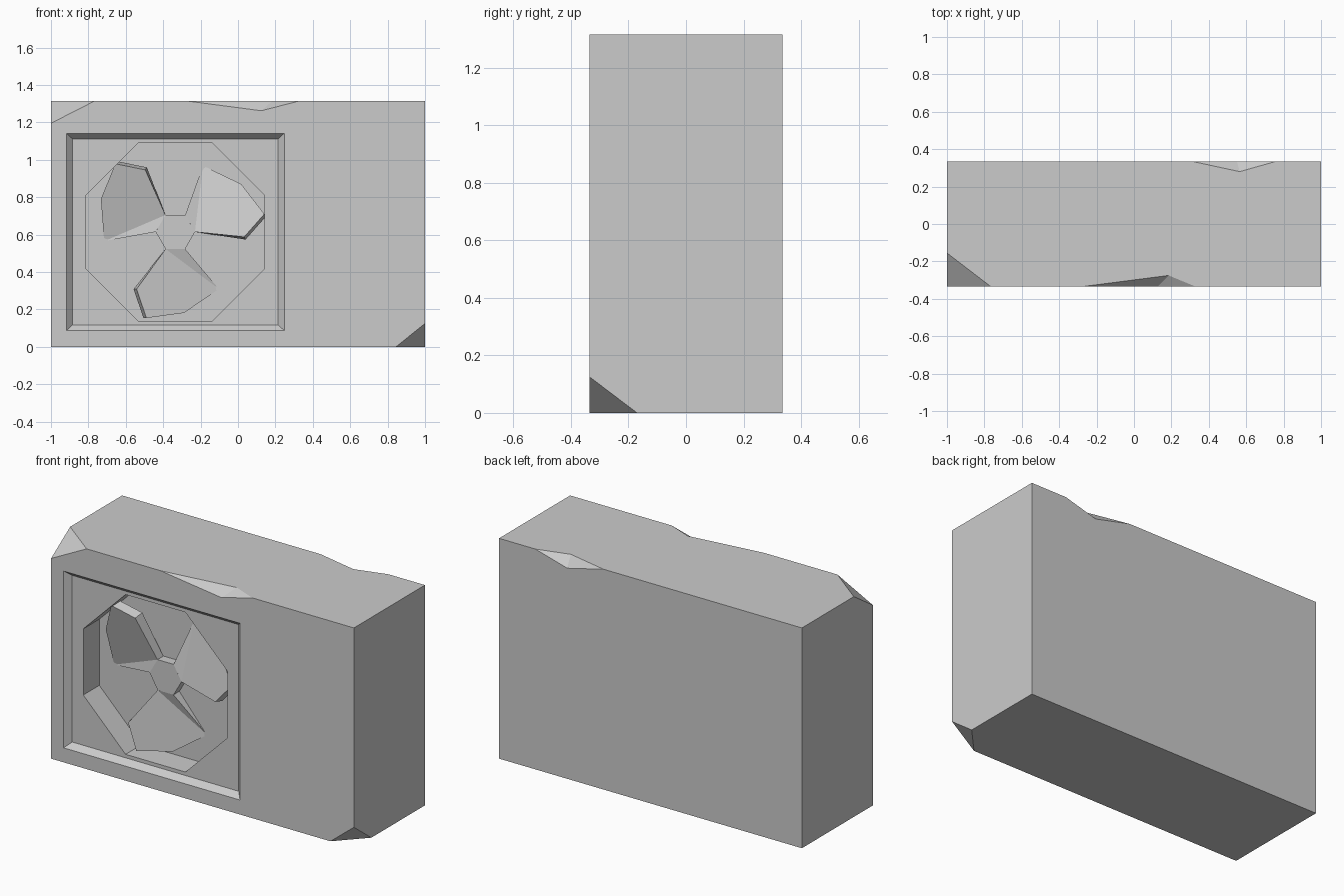
import bpy, bmesh
from math import cos, sin, pi, radians
from mathutils import Vector, Matrix

if "Cube" in bpy.data.objects:
    bpy.data.objects.remove(bpy.data.objects["Cube"])

W, D, H = 1.0, 0.335, 1.315          # half width, half depth, height
CX, CZ = -0.335, 0.614               # fan centre on the front
FLOOR = 0.186                        # depth of the fan well


def make(name, bm):
    bmesh.ops.recalc_face_normals(bm, faces=bm.faces)
    me = bpy.data.meshes.new(name)
    bm.to_mesh(me)
    bm.free()
    ob = bpy.data.objects.new(name, me)
    bpy.context.collection.objects.link(ob)
    return ob


def hull(name, points):
    bm = bmesh.new()
    for p in points:
        bm.verts.new(p)
    bmesh.ops.convex_hull(bm, input=bm.verts)
    bmesh.ops.dissolve_limit(bm, angle_limit=0.01, verts=bm.verts, edges=bm.edges)
    return make(name, bm)


def at(x, z, t):
    """Point relative to the fan centre, t deep behind the front."""
    return Vector((CX + x, t - D, CZ + z))


def rect(hx, hz, t):
    return [at(sx * hx, sz * hz, t) for sx in (-1, 1) for sz in (-1, 1)]


def ring(n, r, t, start=0.0):
    return [at(r * cos(start + 2 * pi * i / n), r * sin(start + 2 * pi * i / n), t)
            for i in range(n)]


def cut(target, cutter):
    m = target.modifiers.new("cut", 'BOOLEAN')
    m.operation, m.solver, m.object = 'DIFFERENCE', 'EXACT', cutter
    bpy.context.view_layer.objects.active = target
    bpy.ops.object.modifier_apply(modifier=m.name)
    bpy.data.objects.remove(cutter, do_unlink=True)


def chip(target, points, on_cut):
    """Cut a tetrahedron, enlarged about a point lying on its cut faces."""
    pts = [Vector(p) for p in points]
    pivot = sum(pts[:on_cut], Vector()) / on_cut
    cut(target, hull("chip", [pivot + (p - pivot) * 1.4 for p in pts]))


# Cabinet
casing = hull("casing", [(x, y, z) for x in (-W, W) for y in (-D, D) for z in (0, H)])

# Broken corners (three points of the cut, then the corner)
chip(casing, [(-0.765, -D, H), (-W, -0.155, H), (-W, -D, 1.195), (-W, -D, H)], 3)
chip(casing, [(0.845, -D, 0), (W, -0.17, 0), (W, -D, 0.125), (W, -D, 0)], 3)

# Dents in the top edges (two points of the crease, then the ends)
chip(casing, [(0.125, -D, 1.262), (0.185, -0.275, H), (-0.28, -D, H), (0.33, -D, H)], 2)
chip(casing, [(0.55, D, 1.257), (0.565, 0.28, H), (0.31, D, H), (0.76, D, H)], 2)

# Sloped square recess and the octagonal fan well
cut(casing, hull("recess", rect(0.615, 0.5575, -0.035) + rect(0.55, 0.4975, 0.035)))
cut(casing, hull("well", ring(8, 0.516, -0.1, pi / 8) + ring(8, 0.516, FLOOR, pi / 8)))

# Fan hub
hull("fan_hub", ring(6, 0.105, 0.13) + ring(6, 0.105, FLOOR + 0.01))

# Fan blades: root pair, then the outline from low edge to raised edge
outline = [(-0.052, -0.091, 0.13), (0.052, -0.091, 0.13), (0.233, -0.305, 0.19),
           (0.046, -0.433, 0.135), (-0.155, -0.46, 0.075), (-0.207, -0.305, 0.073)]
for i in range(3):
    bm = bmesh.new()
    front = [bm.verts.new(at(*p)) for p in outline]
    back = [bm.verts.new(at(x - (0.016 if k > 2 else 0), z, t + 0.055))
            for k, (x, z, t) in enumerate(outline)]
    for side in (front, back):
        bm.faces.new((side[0], side[1], side[2]))
        bm.faces.new((side[0], side[2], side[3], side[4], side[5]))
    for k in range(6):
        n = (k + 1) % 6
        bm.faces.new((front[k], front[n], back[n], back[k]))
    c = at(0, 0, 0)
    bmesh.ops.rotate(bm, verts=bm.verts, cent=c, matrix=Matrix.Rotation(radians(120 * i), 3, 'Y'))
    make("fan_blade_%d" % (i + 1), bm)
